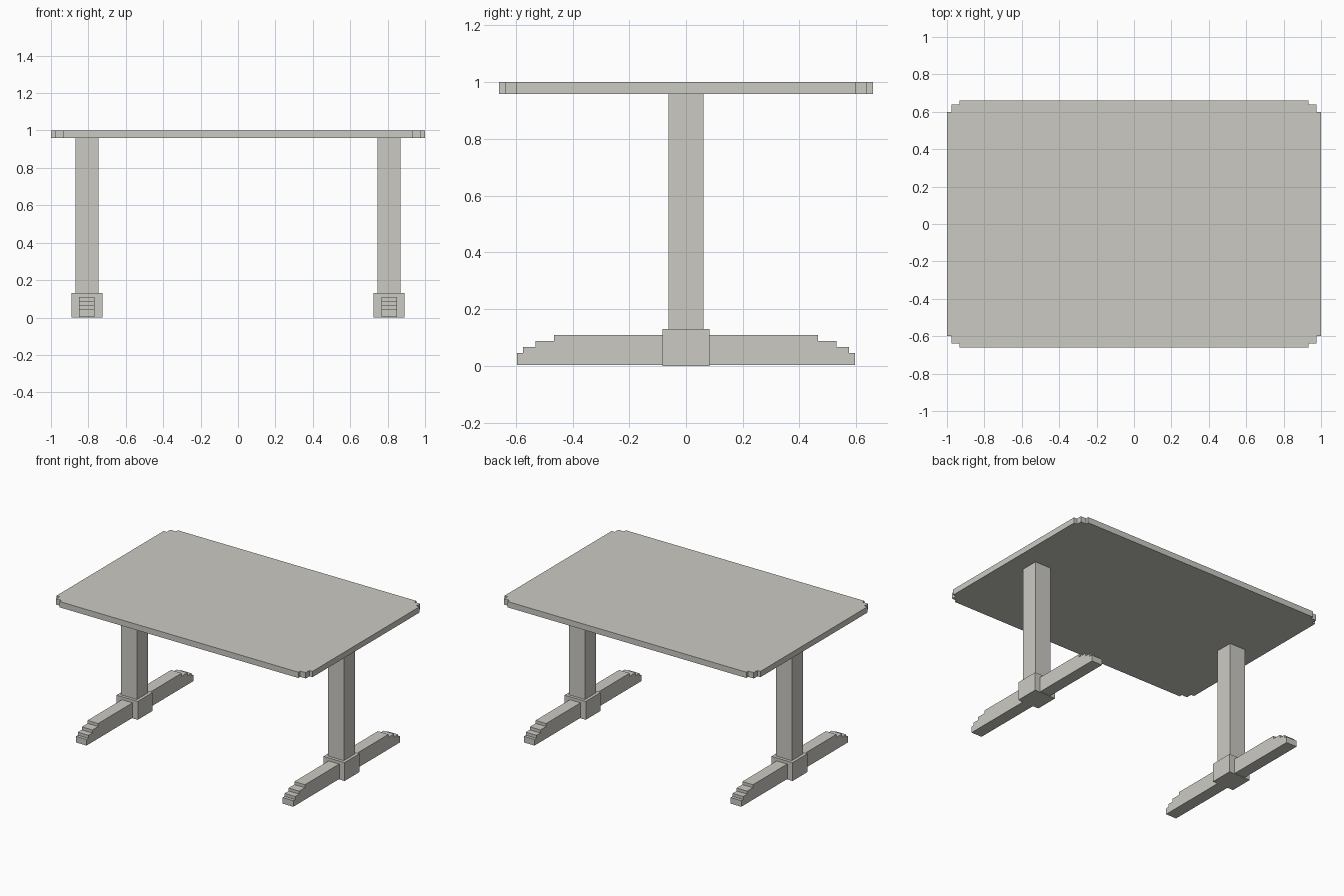
import bpy, bmesh
from mathutils import Vector

if "Cube" in bpy.data.objects:
    bpy.data.objects.remove(bpy.data.objects["Cube"])

mat = bpy.data.materials.new("warm light grey")
mat.diffuse_color = (0.60, 0.59, 0.55, 1)
mat.use_nodes = True
mat.node_tree.nodes["Principled BSDF"].inputs["Base Color"].default_value = mat.diffuse_color


def extrude_profile(name, points, direction):
    """Closed profile of 3D points pushed along a direction."""
    bm = bmesh.new()
    face = bm.faces.new([bm.verts.new(p) for p in points])
    ext = bmesh.ops.extrude_face_region(bm, geom=[face])
    verts = [v for v in ext["geom"] if isinstance(v, bmesh.types.BMVert)]
    bmesh.ops.translate(bm, verts=verts, vec=Vector(direction))
    bmesh.ops.recalc_face_normals(bm, faces=bm.faces)
    mesh = bpy.data.meshes.new(name)
    bm.to_mesh(mesh)
    bm.free()
    mesh.materials.append(mat)
    obj = bpy.data.objects.new(name, mesh)
    bpy.context.collection.objects.link(obj)
    return obj


def box(name, cx, half, z0, z1):
    pts = [(cx + sx * half, sy * half, z0)
           for sx, sy in ((-1, -1), (1, -1), (1, 1), (-1, 1))]
    return extrude_profile(name, pts, (0, 0, z1 - z0))


# Table top with stepped corners
corner = [(1.0, 0.598), (0.976, 0.598), (0.976, 0.638), (0.933, 0.638), (0.933, 0.659)]
outline = (corner + [(-x, y) for x, y in reversed(corner)]
           + [(-x, -y) for x, y in corner]
           + [(x, -y) for x, y in reversed(corner)])
extrude_profile("table_top", [(x, y, 0.959) for x, y in outline], (0, 0, 0.041))

# Stepped foot profile (y, z), mirrored front to back
steps = [(0.596, 0.003), (0.596, 0.046), (0.574, 0.046), (0.574, 0.067),
         (0.53, 0.067), (0.53, 0.088), (0.466, 0.088), (0.466, 0.109)]
foot = steps + [(-y, z) for y, z in reversed(steps)]

# Two pedestals: post, base block and foot
for side, cx in (("left", -0.808), ("right", 0.808)):
    box(side + "_post", cx, 0.062, 0.13, 0.959)
    box(side + "_base_block", cx, 0.083, 0.0, 0.13)
    extrude_profile(side + "_foot", [(cx - 0.0415, y, z) for y, z in foot], (0.083, 0, 0))
